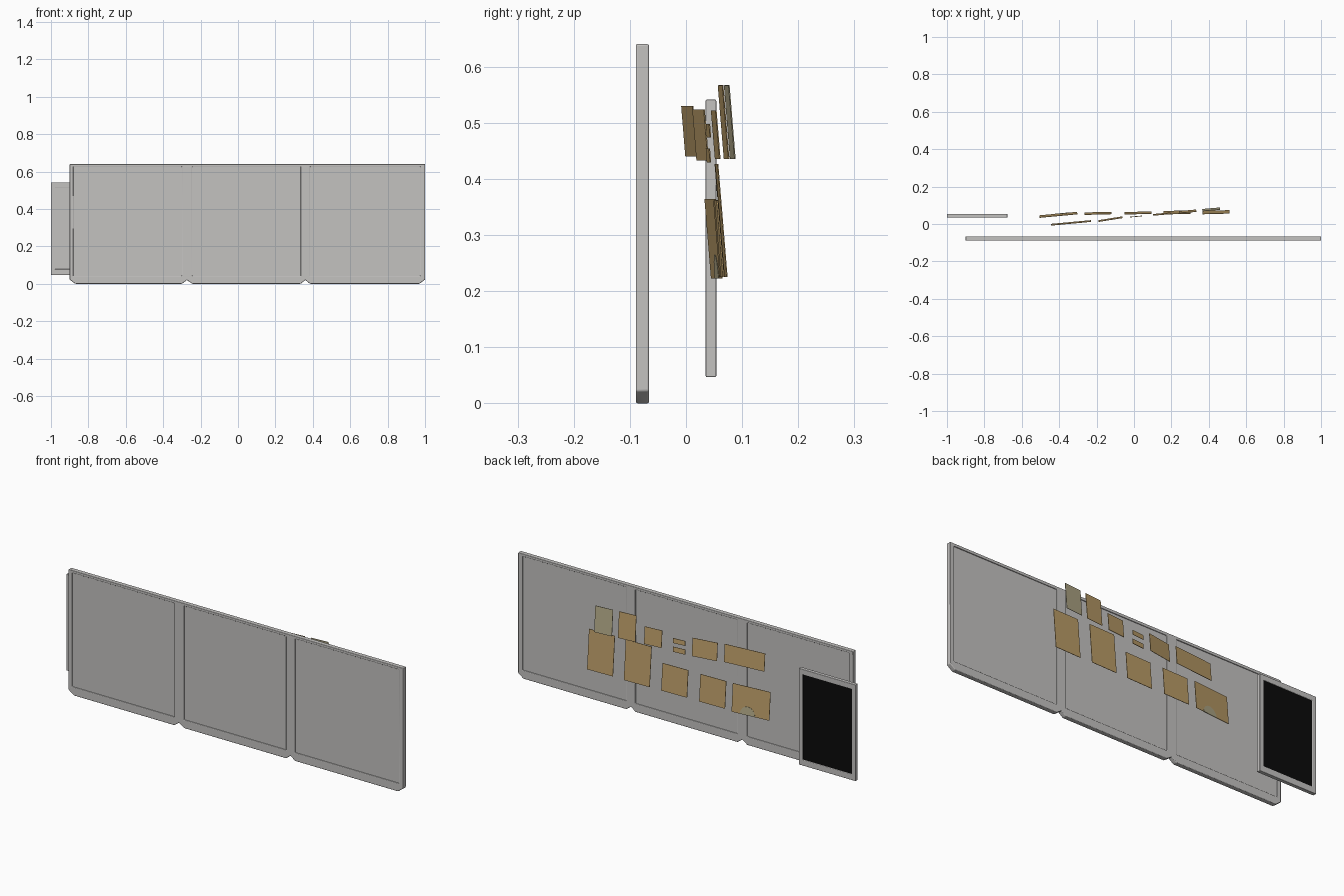
import bpy, bmesh, math
from mathutils import Matrix, Vector

if "Cube" in bpy.data.objects:
    bpy.data.objects.remove(bpy.data.objects["Cube"])


def material(name, rgb):
    m = bpy.data.materials.new(name)
    m.diffuse_color = (*rgb, 1)
    m.use_nodes = True
    m.node_tree.nodes["Principled BSDF"].inputs["Base Color"].default_value = m.diffuse_color
    return m


GREY = material("light_grey", (0.55, 0.54, 0.53))
TAN = material("cardboard_tan", (0.50, 0.34, 0.14))
PALE = material("pale_khaki", (0.45, 0.40, 0.25))
BLACK = material("screen_black", (0.003, 0.003, 0.003))


def rect(x0, x1, z0, z1):
    return [(x0, z0), (x1, z0), (x1, z1), (x0, z1)]


def plate(name, pts, thick, mat, loc=(0, 0, 0), yaw=0.0, tilt=0.0):
    """Flat x-z outline given a thickness along y, then tilted and turned."""
    bm = bmesh.new()
    face = bm.faces.new([bm.verts.new((x, -thick / 2, z)) for x, z in pts])
    new = bmesh.ops.extrude_face_region(bm, geom=[face])["geom"]
    bmesh.ops.translate(bm, vec=(0, thick, 0),
                        verts=[v for v in new if isinstance(v, bmesh.types.BMVert)])
    bmesh.ops.recalc_face_normals(bm, faces=bm.faces[:])
    me = bpy.data.meshes.new(name)
    bm.to_mesh(me)
    bm.free()
    me.materials.append(mat)
    ob = bpy.data.objects.new(name, me)
    bpy.context.collection.objects.link(ob)
    ob.matrix_world = (Matrix.Translation(Vector(loc))
                       @ Matrix.Rotation(math.radians(yaw), 4, 'Z')
                       @ Matrix.Rotation(math.radians(tilt), 4, 'X'))
    return ob


def frame(name, outer, holes, y0, y1, bevel):
    """Frame with openings: filled 2D curve, extruded, edges softened."""
    cu = bpy.data.curves.new(name, 'CURVE')
    cu.dimensions = '2D'
    cu.fill_mode = 'BOTH'
    cu.extrude = (y1 - y0) / 2
    for loop in [outer] + holes:
        sp = cu.splines.new('POLY')
        sp.points.add(len(loop) - 1)
        for p, (x, z) in zip(sp.points, loop):
            p.co = (x, z, 0, 1)
        sp.use_cyclic_u = True
    tmp = bpy.data.objects.new(name + "_outline", cu)
    bpy.context.collection.objects.link(tmp)
    bpy.context.view_layer.update()
    me = bpy.data.meshes.new_from_object(
        tmp.evaluated_get(bpy.context.evaluated_depsgraph_get()))
    bpy.data.objects.remove(tmp)
    bm = bmesh.new()
    bm.from_mesh(me)
    bmesh.ops.remove_doubles(bm, verts=bm.verts[:], dist=1e-4)
    bmesh.ops.rotate(bm, verts=bm.verts[:], matrix=Matrix.Rotation(math.pi / 2, 3, 'X'))
    bmesh.ops.translate(bm, verts=bm.verts[:], vec=(0, (y0 + y1) / 2, 0))
    bmesh.ops.recalc_face_normals(bm, faces=bm.faces[:])
    bm.to_mesh(me)
    bm.free()
    me.materials.clear()
    me.materials.append(GREY)
    ob = bpy.data.objects.new(name, me)
    bpy.context.collection.objects.link(ob)
    mod = ob.modifiers.new("soft_edges", 'BEVEL')
    mod.width = bevel
    mod.segments = 3
    mod.limit_method = 'ANGLE'
    mod.use_clamp_overlap = False
    bpy.ops.object.select_all(action='DESELECT')
    ob.select_set(True)
    bpy.context.view_layer.objects.active = ob
    bpy.ops.object.shade_smooth_by_angle(angle=math.radians(40))
    return ob


# Wide three-bay board: chamfered feet, straight top
bays = [(-0.88, -0.30), (-0.245, 0.335), (0.385, 0.975)]
outline = [(1.0, 0.64), (-0.9, 0.64), (-0.9, 0.022), (-0.87, 0.0),
           (-0.30, 0.0), (-0.273, 0.020), (-0.245, 0.0),
           (0.335, 0.0), (0.36, 0.020), (0.385, 0.0), (0.97, 0.0), (1.0, 0.022)]
frame("board_frame", outline, [rect(a, b, 0.042, 0.626) for a, b in bays],
      -0.0895, -0.066, 0.003)
for i, (a, b) in enumerate(bays):
    plate(f"board_panel_{i + 1}", rect(a - 0.004, b + 0.004, 0.038, 0.63),
          0.013, GREY, (0, -0.0778, 0))

# Small framed screen, grey in front and black behind
frame("screen_frame", rect(-1.0, -0.677, 0.047, 0.541),
      [rect(-0.978, -0.70, 0.078, 0.514)], 0.035, 0.054, 0.002)
plate("screen_front", rect(-0.98, -0.698, 0.076, 0.516), 0.010, GREY, (0, 0.0425, 0))
plate("screen_back", rect(-0.98, -0.698, 0.076, 0.516), 0.004, BLACK, (0, 0.0495, 0))

# Floating cards: x0, x1, z0, z1, y of centre, yaw
cards = [
    (0.365, 0.460, 0.435, 0.567, 0.078, 5),
    (0.240, 0.333, 0.435, 0.567, 0.067, 5),
    (0.102, 0.196, 0.435, 0.522, 0.053, 5),
    (-0.022, 0.044, 0.474, 0.498, 0.040, 5),
    (-0.022, 0.044, 0.429, 0.454, 0.040, 5),
    (-0.190, -0.060, 0.433, 0.524, 0.026, 9),
    (-0.445, -0.229, 0.440, 0.530, 0.006, 5.3),
    (0.366, 0.510, 0.225, 0.427, 0.063, 1.5),
    (0.158, 0.302, 0.225, 0.427, 0.062, 1.5),
    (-0.050, 0.094, 0.225, 0.362, 0.059, 1.5),
    (-0.264, -0.120, 0.225, 0.362, 0.057, 1.5),
    (-0.505, -0.303, 0.222, 0.364, 0.049, 5.3),
]
TILT = 4.7
for i, (x0, x1, z0, z1, y, yaw) in enumerate(cards):
    w, h = (x1 - x0) / 2, (z1 - z0) / 2
    plate(f"card_{i + 1}", rect(-w, w, -h, h), 0.002, PALE if i == 0 else TAN,
          ((x0 + x1) / 2, y, (z0 + z1) / 2), yaw, TILT)

# Pale half disc at the foot of the last card
arc = [(0.016 + 0.04 * math.cos(t * math.pi / 16),
        -0.071 + 0.043 * math.sin(t * math.pi / 16)) for t in range(17)]
plate("card_half_disc", arc, 0.0035, PALE, (-0.404, 0.049, 0.293), 5.3, TILT)
